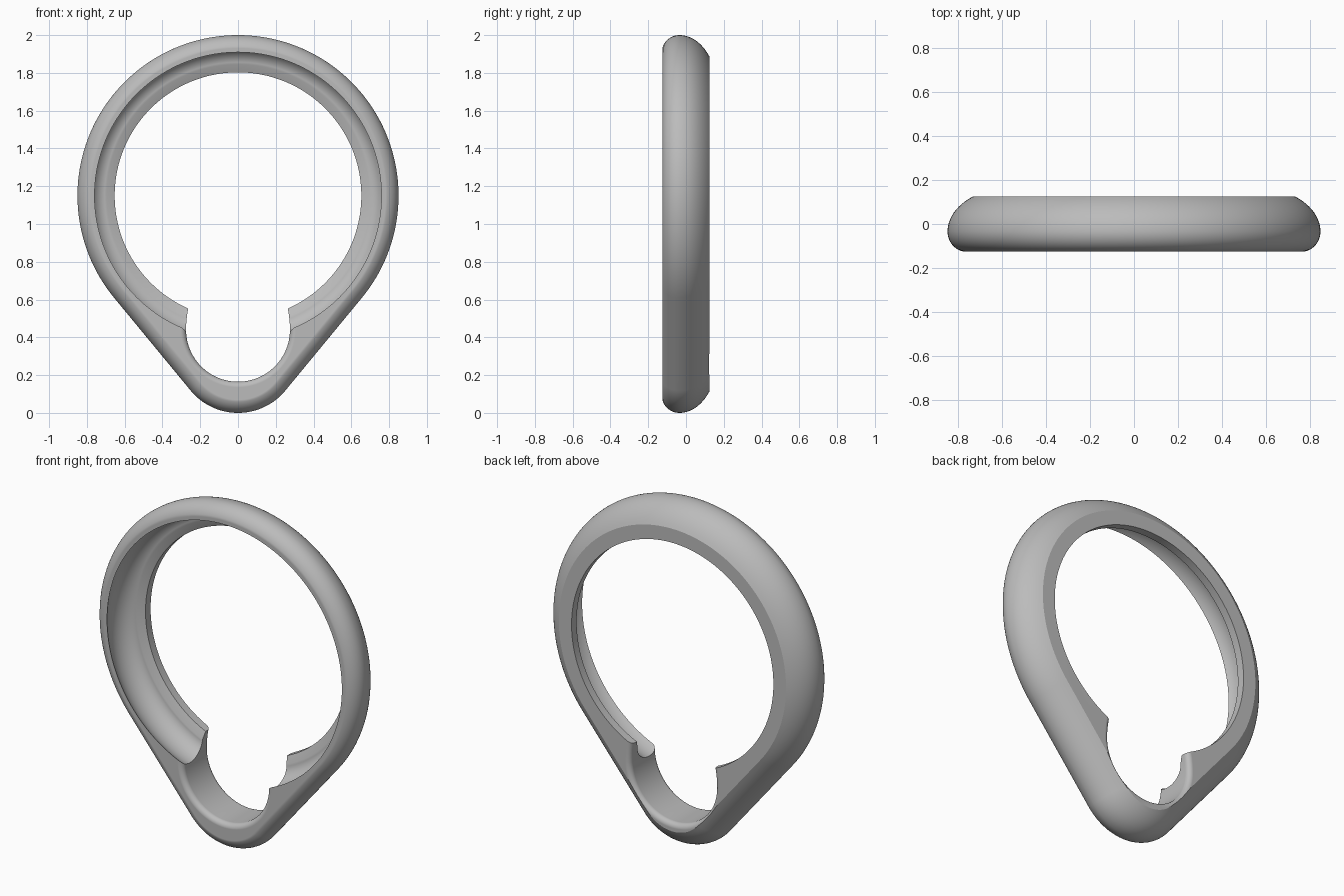
import bpy, bmesh
from math import sin, cos, pi, asin, radians

if "Cube" in bpy.data.objects:
    bpy.data.objects.remove(bpy.data.objects["Cube"])

grey = bpy.data.materials.new("satin grey")
grey.use_nodes = True
grey.diffuse_color = (0.5, 0.5, 0.5, 1)
bsdf = next(n for n in grey.node_tree.nodes if n.type == 'BSDF_PRINCIPLED')
bsdf.inputs["Base Color"].default_value = (0.5, 0.5, 0.5, 1)

BIG_Z, BIG_R = 1.15, 0.85        # upper ring
TIP_Z, TIP_R = 0.325, 0.325      # rounded lower tip
HOLE_Z, HOLE_R = 0.44, 0.275     # small lower opening
FRONT, BACK, WIDEST = -0.125, 0.125, -0.035


def steps(start, end, n):
    return [start + (end - start) * i / n for i in range(n + 1)]


def arc(z, r, start, end, n):
    return [(r * cos(a), z + r * sin(a)) for a in steps(start, end, n)]


def teardrop(inset):
    """Two arcs joined by their common tangents."""
    t = asin((BIG_R - TIP_R) / (BIG_Z - TIP_Z))
    return (arc(BIG_Z, BIG_R - inset, -t, pi + t, 120)
            + arc(TIP_Z, TIP_R - inset, pi + t, 2 * pi - t, 40))


def circle(r):
    return arc(BIG_Z, r, 0, 2 * pi, 144)[:-1]


def opening(grow):
    """Round below, stretched upward above its centre."""
    pts = arc(0, HOLE_R + grow, 0, 2 * pi, 96)[:-1]
    return [(x, HOLE_Z + z * (1.45 if z > 0 else 1)) for x, z in pts]


def loft(name, outline, sections):
    """Skin outline(size) through a list of (y, size) and cap the ends."""
    bm = bmesh.new()
    rings = [[bm.verts.new((x, y, z)) for x, z in outline(s)] for y, s in sections]
    for a, b in zip(rings, rings[1:]):
        for i in range(len(a)):
            j = (i + 1) % len(a)
            bm.faces.new((a[i], a[j], b[j], b[i]))
    bm.faces.new(rings[0])
    bm.faces.new(rings[-1])
    bmesh.ops.recalc_face_normals(bm, faces=bm.faces)
    mesh = bpy.data.meshes.new(name)
    bm.to_mesh(mesh)
    bm.free()
    mesh.materials.append(grey)
    obj = bpy.data.objects.new(name, mesh)
    bpy.context.collection.objects.link(obj)
    return obj


# Outer shell: round toward the front, long taper toward the back
front_curve = [(WIDEST - 0.0923 * sin(t), 0.09 * (1 - cos(t)))
               for t in steps(radians(77), 0, 10)]
back_curve = [(WIDEST + 0.2 * sin(t), 0.288 * (1 - cos(t)))
              for t in steps(0, asin(0.8), 12)[1:]]
frame = loft("teardrop_frame", teardrop, front_curve + back_curve)

# Round seat: undercut behind the front rim, then a retaining lip at the back
groove = [(-0.05 + 0.11 * sin(t), 0.695 + 0.088 * cos(t))
          for t in steps(-asin(0.075 / 0.11), pi / 2, 18)]
seat = loft("seat_cutter", circle,
            [(-0.2, 0.757)] + groove + [(0.078, 0.653), (0.2, 0.653)])

# Lower opening with softened front and back edges
R = 0.03
soft = [(R - R * cos(t), R - R * sin(t)) for t in steps(0, pi / 2, 6)]
hole = loft("opening_cutter", opening,
            [(-0.2, R)] + [(FRONT + d, g) for d, g in soft]
            + [(BACK - d, g) for d, g in reversed(soft)] + [(0.2, R)])

# Cut both openings and drop the cutters
bpy.context.view_layer.objects.active = frame
for cutter in (seat, hole):
    cutter.hide_render = True
    mod = frame.modifiers.new("cut", 'BOOLEAN')
    mod.operation = 'DIFFERENCE'
    mod.solver = 'EXACT'
    mod.object = cutter
    bpy.ops.object.modifier_apply(modifier=mod.name)
    bpy.data.objects.remove(cutter)

# Smooth shading that keeps the flat front and back crisp
bpy.ops.object.select_all(action='DESELECT')
frame.select_set(True)
bpy.ops.object.shade_smooth_by_angle(angle=radians(28))
weighted = frame.modifiers.new("flat_faces", 'WEIGHTED_NORMAL')
weighted.keep_sharp = True
